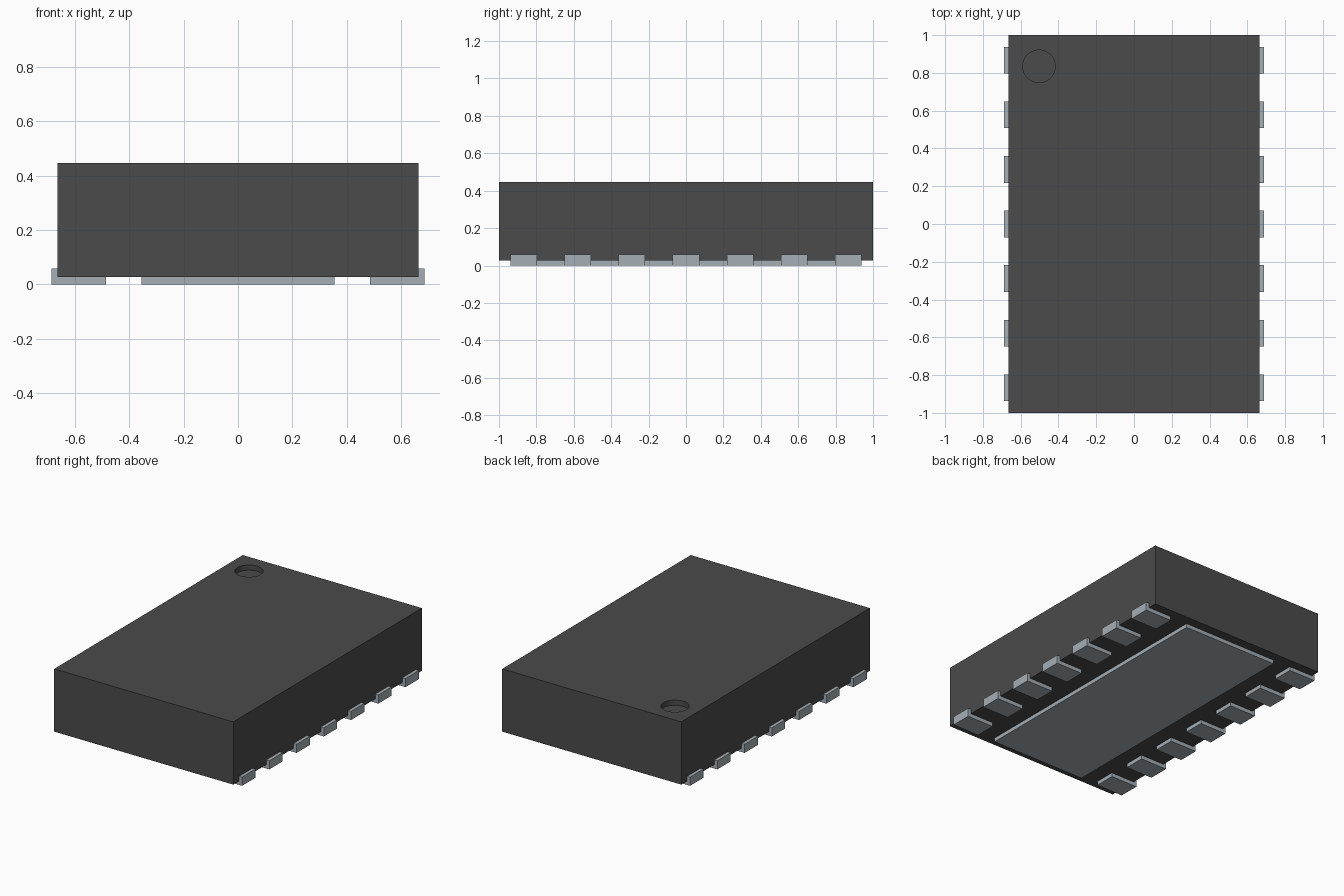
import bpy, bmesh, math

cube = bpy.data.objects.get("Cube")
if cube:
    bpy.data.objects.remove(cube, do_unlink=True)


def material(name, color):
    m = bpy.data.materials.new(name)
    m.use_nodes = True
    m.diffuse_color = color
    m.node_tree.nodes["Principled BSDF"].inputs["Base Color"].default_value = color
    return m


black = material("black_plastic", (0.07, 0.07, 0.07, 1))
metal = material("tinned_metal", (0.376, 0.429, 0.468, 1))


def extrude_profile(name, points, y0, y1, mat):
    """Extrude a closed xz profile along y."""
    bm = bmesh.new()
    face = bm.faces.new([bm.verts.new((x, y0, z)) for x, z in points])
    out = bmesh.ops.extrude_face_region(bm, geom=[face])
    verts = [v for v in out["geom"] if isinstance(v, bmesh.types.BMVert)]
    bmesh.ops.translate(bm, verts=verts, vec=(0, y1 - y0, 0))
    bmesh.ops.recalc_face_normals(bm, faces=bm.faces)
    mesh = bpy.data.meshes.new(name)
    bm.to_mesh(mesh)
    bm.free()
    mesh.materials.append(mat)
    obj = bpy.data.objects.new(name, mesh)
    bpy.context.collection.objects.link(obj)
    return obj


def rect(x0, x1, z0, z1):
    return [(x0, z0), (x1, z0), (x1, z1), (x0, z1)]


BODY_X, BOTTOM, TOP = 0.665, 0.026, 0.447

# Package body
body = extrude_profile("body", rect(-BODY_X, BODY_X, BOTTOM, TOP), -1, 1, black)

# Round orientation dimple cut into the top
bpy.ops.mesh.primitive_cylinder_add(vertices=48, radius=0.086, depth=0.2,
                                    location=(-0.503, 0.835, TOP - 0.035 + 0.1))
cutter = bpy.context.object
cutter.name = "dimple_cutter"
cutter.hide_render = True
cutter.data.materials.append(black)
cut = body.modifiers.new("dimple", 'BOOLEAN')
cut.operation = 'DIFFERENCE'
cut.solver = 'EXACT'
cut.object = cutter
bpy.ops.object.select_all(action='DESELECT')
body.select_set(True)
bpy.context.view_layer.objects.active = body
bpy.ops.object.modifier_apply(modifier=cut.name)
bpy.data.objects.remove(cutter, do_unlink=True)
bpy.ops.object.shade_smooth_by_angle(angle=math.radians(30))

# Large pad under the body
extrude_profile("thermal_pad", rect(-0.355, 0.355, 0, BOTTOM), -0.935, 0.935, metal)

# Seven L-shaped terminals along each long side
terminal = [(0.487, 0), (0.687, 0), (0.687, 0.058),
            (BODY_X, 0.058), (BODY_X, BOTTOM), (0.487, BOTTOM)]
for side, sign in (("left", 1), ("right", -1)):
    for i in range(7):
        y = (i - 3) * 0.289
        extrude_profile(f"{side}_terminal_{i + 1}", [(sign * x, z) for x, z in terminal],
                        y - 0.071, y + 0.071, metal)
